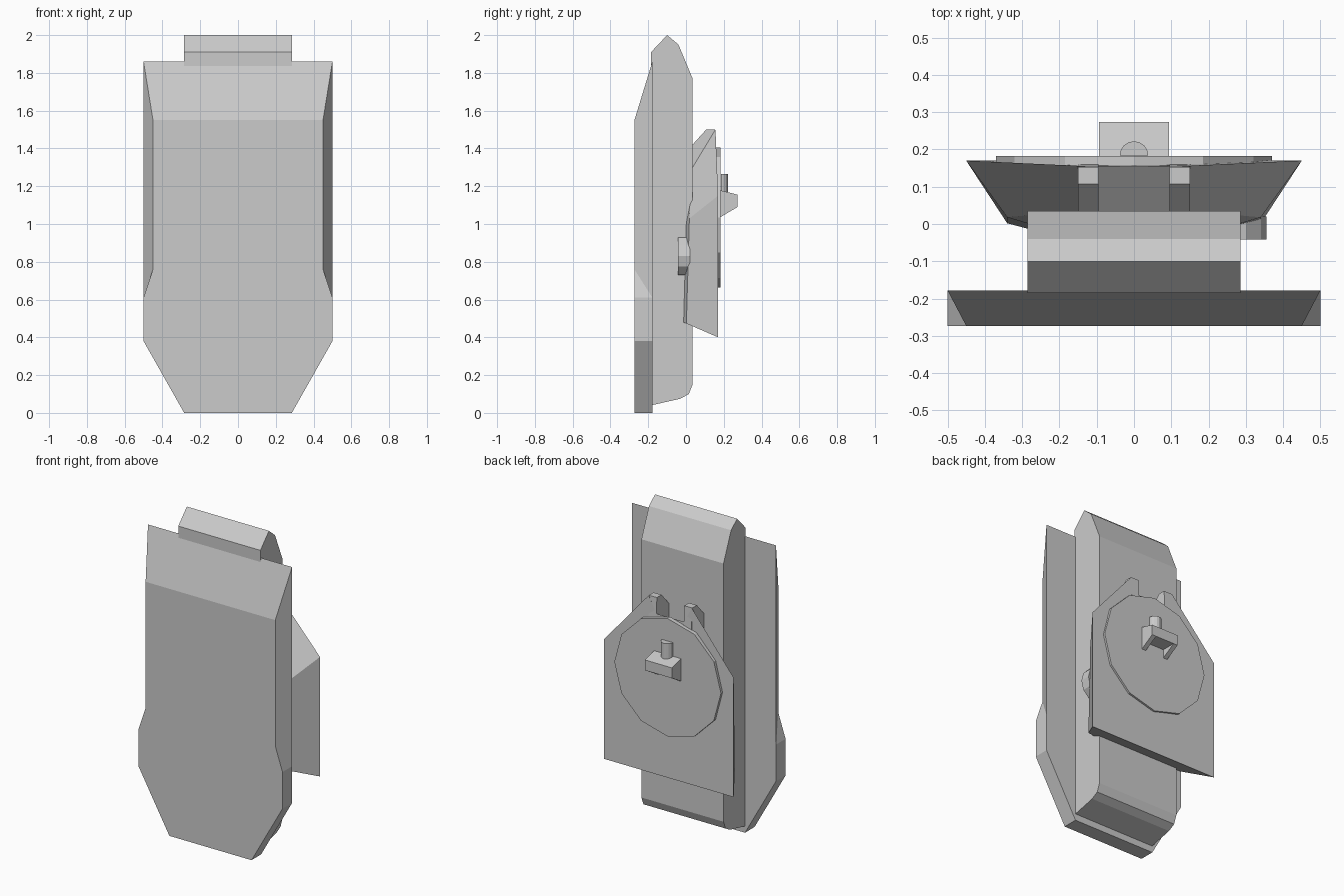
import bpy, bmesh, math

if "Cube" in bpy.data.objects:
    bpy.data.objects.remove(bpy.data.objects["Cube"])


def finish(name, bm):
    bmesh.ops.remove_doubles(bm, verts=bm.verts, dist=0.0001)
    bmesh.ops.recalc_face_normals(bm, faces=bm.faces)
    me = bpy.data.meshes.new(name)
    bm.to_mesh(me)
    bm.free()
    ob = bpy.data.objects.new(name, me)
    bpy.context.collection.objects.link(ob)
    return ob


def loft(name, rings, mirror=True):
    """Skin a series of outlines; half outlines are mirrored across x = 0."""
    bm = bmesh.new()
    loops = []
    for r in rings:
        pts = list(r)
        if mirror:
            pts += [(-x, y, z) for x, y, z in reversed(r)]
        loops.append([bm.verts.new(p) for p in pts])
    n = len(loops[0])
    for a, b in zip(loops, loops[1:]):
        for i in range(n):
            j = (i + 1) % n
            bm.faces.new((a[i], a[j], b[j], b[i]))
    bm.faces.new(loops[0])
    bm.faces.new(loops[-1])
    return finish(name, bm)


def extrude_x(name, profile, x0, x1):
    """Extrude a (y, z) profile between two x positions."""
    return loft(name, [[(x, y, z) for y, z in profile] for x in (x0, x1)], mirror=False)


def disc_y(name, cx, cz, r, y0, y1, sides):
    ang = [2 * math.pi * i / sides for i in range(sides)]
    return loft(name, [[(cx + r * math.cos(a), y, cz + r * math.sin(a)) for a in ang]
                       for y in (y0, y1)], mirror=False)


# Front plate with chamfered upper sides and sloping top
front = [(.285, 0), (.5, .38), (.5, .61), (.45, .76), (.45, 1.55)]
back = [(.285, 0), (.5, .38), (.5, .61), (.5, .61), (.5, 1.86)]
loft("front_plate", [[(x, -.273, z) for x, z in front],
                     [(x, -.178, z) for x, z in back]])

# Central body
extrude_x("body", [(-.185, .04), (-.185, 1.91), (-.10, 2.0), (-.04, 1.95), (.035, 1.77),
                   (.035, .15), (.015, .10), (-.03, .075)], -.285, .285)

# Flared rear mount
loft("rear_mount", [
    [(.45, .17, .40), (.45, .17, 1.15), (.15, .156, 1.5), (.095, .156, 1.4)],
    [(.34, .002, .473), (.34, .018, 1.03), (.15, .035, 1.3), (.095, .035, 1.3)],
    [(.28, -.014, .48), (.28, .0, 1.0), (.15, .03, 1.28), (.095, .03, 1.28)]])

# Pair of prongs on top of the mount
prong = [(.03, 1.25), (.03, 1.415), (.107, 1.5), (.153, 1.5), (.163, 1.3), (.163, 1.25)]
for side, s in (("left", -1), ("right", 1)):
    extrude_x("prong_" + side, prong, s * .095, s * .15)

# Twelve-sided rear disc
disc_y("rear_disc", 0, 1.035, .37, .155, .182, 12)

# Hook: top block with a tapered gusset at each end
extrude_x("hook_block", [(.175, 1.18), (.273, 1.155), (.273, 1.09), (.175, 1.09)], -.094, .094)
for side, s in (("left", -1), ("right", 1)):
    extrude_x("hook_gusset_" + side, [(.175, 1.09), (.273, 1.09), (.175, 1.032)],
              s * .094, s * .065)

# Half-round peg above the hook
arc = [(.038 * math.cos(math.pi * i / 8), .184 + .038 * math.sin(math.pi * i / 8))
       for i in range(9)]
loft("peg", [[(x, y, z) for x, y in arc] for z in (1.15, 1.265)], mirror=False)

# Adjusting wheel poking out of the right side
disc_y("side_wheel", .245, .83, .11, -.042, .02, 12)
